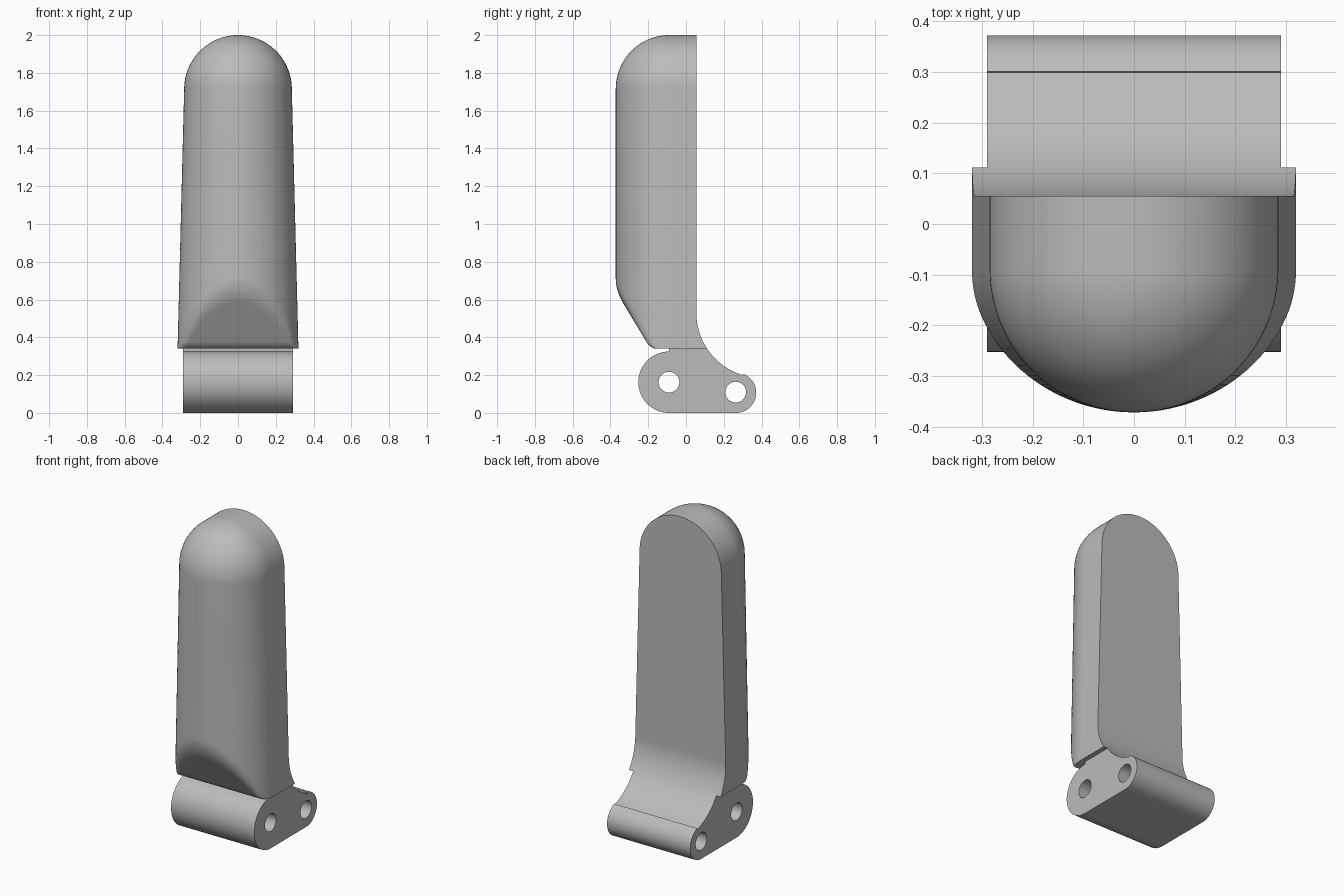
import bpy, bmesh, math
from mathutils import Matrix

if "Cube" in bpy.data.objects:
    bpy.data.objects.remove(bpy.data.objects["Cube"])

grey = bpy.data.materials.new("plain_grey")
grey.use_nodes = True
grey.diffuse_color = (0.5, 0.5, 0.5, 1)
grey.node_tree.nodes["Principled BSDF"].inputs["Base Color"].default_value = (0.5, 0.5, 0.5, 1)

BASE_Z, DOME_Z, DOME_R, AXIS_Y, BACK_Y = 0.34, 1.715, 0.285, -0.09, 0.055
HEEL_Y, HEEL_Z, HEEL_R = 0.40, 0.53, 0.345
HALF = 0.29


def finish(obj, bm):
    """Weld, orient and smooth a part."""
    bmesh.ops.remove_doubles(bm, verts=bm.verts, dist=1e-5)
    bmesh.ops.recalc_face_normals(bm, faces=bm.faces)
    bm.to_mesh(obj.data)
    bm.free()
    obj.data.materials.clear()
    obj.data.materials.append(grey)
    bpy.ops.object.select_all(action='DESELECT')
    obj.select_set(True)
    bpy.context.view_layer.objects.active = obj
    bpy.ops.object.shade_smooth_by_angle(angle=math.radians(30))


def back_y(z):
    """Flat back flaring into a concave heel."""
    if z >= HEEL_Z:
        return BACK_Y
    return HEEL_Y - math.sqrt(HEEL_R ** 2 - (z - HEEL_Z) ** 2)


def chamfer_y(z):
    """Sloped front cut with a rounded lower edge."""
    lift = max(0, 0.375 - z) / 0.035
    return -0.2 - 0.6 * (z - 0.36) + 0.025 * (1 - math.sqrt(max(0, 1 - lift ** 2)))


def soft_max(a, b, k=0.04):
    h = max(k - abs(a - b), 0) / k
    return max(a, b) + h * h * k / 4


def section(z, half_width, depth, steps=64):
    """Horizontal outline: rounded front, straight sides, flat back."""
    pts = []
    for i in range(steps + 1):
        t = math.pi * i / steps
        y = AXIS_Y - depth * math.sin(t)
        if z < 0.8:
            y = soft_max(y, chamfer_y(z))
        pts.append((half_width * math.cos(t), y, z))
    return pts + [(-half_width, back_y(z), z), (half_width, back_y(z), z)]


# Lever body: tapered shaft closed by a half dome
levels = [BASE_Z + 0.035 * (1 - math.cos(math.pi / 2 * i / 7)) for i in range(8)]
levels += [0.375 + 0.012 * i for i in range(1, 30)] + [1.0, 1.4, DOME_Z]
rings = []
for z in levels:
    f = (z - BASE_Z) / (DOME_Z - BASE_Z)
    rings.append(section(z, 0.32 + (DOME_R - 0.32) * f, 0.282))
for i in range(1, 25):
    a = math.pi / 2 * i / 24
    c = max(0, math.cos(a))
    rings.append(section(DOME_Z + DOME_R * math.sin(a), DOME_R * c, 0.282 * c))

bm = bmesh.new()
loops = [[bm.verts.new(p) for p in ring] for ring in rings]
for low, high in zip(loops, loops[1:]):
    for i in range(len(low)):
        j = (i + 1) % len(low)
        bm.faces.new((low[i], low[j], high[j], high[i]))
bm.faces.new(loops[0])
body = bpy.data.objects.new("lever_body", bpy.data.meshes.new("lever_body"))
bpy.context.collection.objects.link(body)
finish(body, bm)


def arc(cy, cz, r, start, end, steps):
    angles = [math.radians(start + (end - start) * i / steps) for i in range(steps + 1)]
    return [(cy + r * math.cos(a), cz + r * math.sin(a)) for a in angles]


# Hinge block: side outline with two pin holes, extruded sideways
outline = [(AXIS_Y, BASE_Z)]
outline += arc(AXIS_Y, 0.1625, 0.1625, 90, 270, 40)
outline += arc(0.265, 0.107, 0.107, -90, 70, 32)
outline += arc(HEEL_Y, HEEL_Z, HEEL_R, 253, 213.4, 16)
holes = [arc(y, z, 0.055, 0, 348.75, 31) for y, z in ((AXIS_Y, 0.1625), (0.263, 0.11))]

curve = bpy.data.curves.new("hinge_outline", 'CURVE')
curve.dimensions = '2D'
curve.fill_mode = 'BOTH'
curve.extrude = HALF
for pts in [outline] + holes:
    spline = curve.splines.new('POLY')
    spline.points.add(len(pts) - 1)
    for point, (u, v) in zip(spline.points, pts):
        point.co = (u, v, 0, 1)
    spline.use_cyclic_u = True
hinge = bpy.data.objects.new("hinge_block", curve)
bpy.context.collection.objects.link(hinge)
bpy.ops.object.select_all(action='DESELECT')
hinge.select_set(True)
bpy.context.view_layer.objects.active = hinge
bpy.ops.object.convert(target='MESH')
hinge = bpy.context.view_layer.objects.active
hinge.name = "hinge_block"
bm = bmesh.new()
bm.from_mesh(hinge.data)
bm.transform(Matrix(((0, 0, 1, 0), (1, 0, 0, 0), (0, 1, 0, 0), (0, 0, 0, 1))))
finish(hinge, bm)
